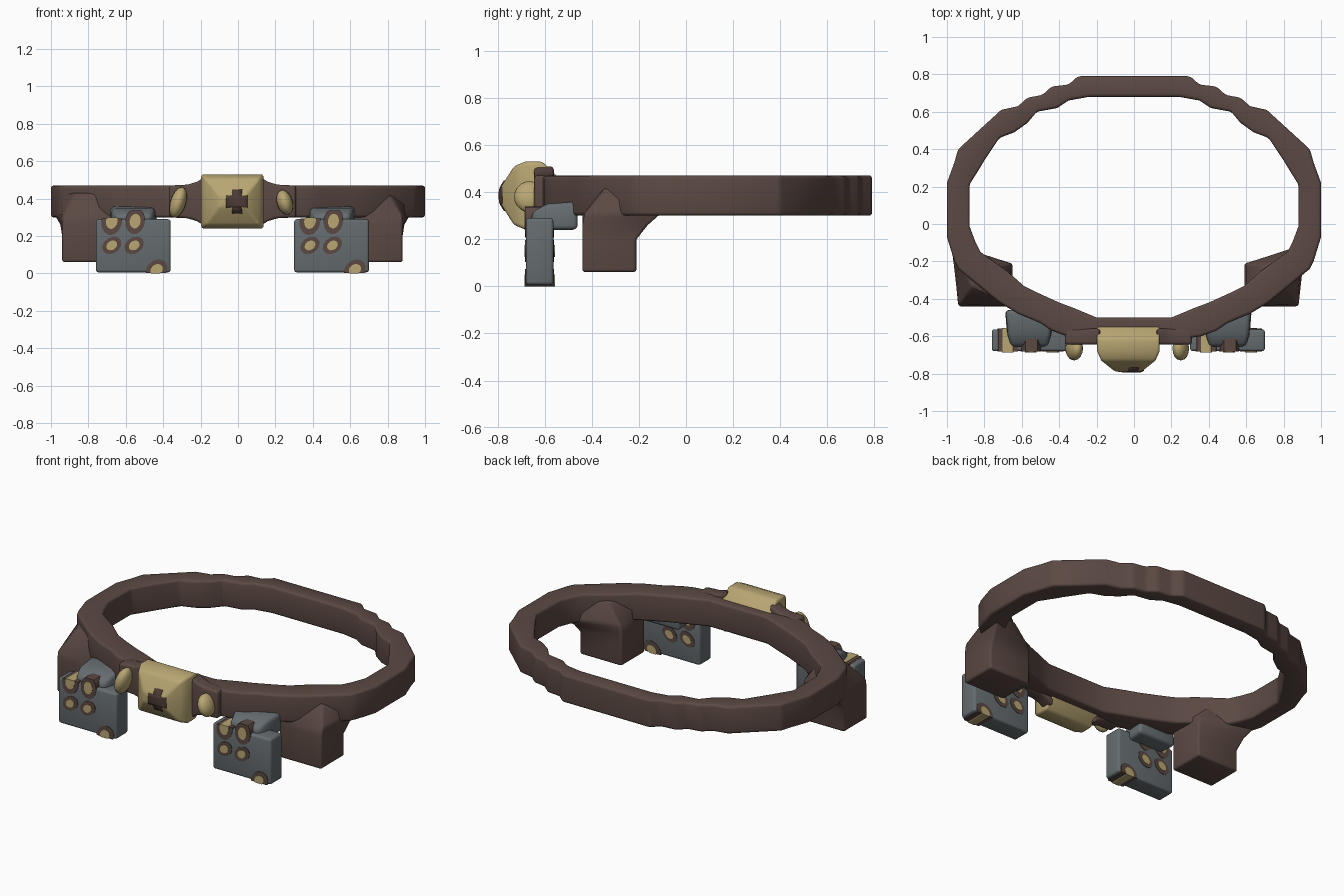
import bpy, bmesh, math
from mathutils import Vector, Matrix

cube = bpy.data.objects.get("Cube")
if cube:
    bpy.data.objects.remove(cube, do_unlink=True)


def material(name, rgb):
    m = bpy.data.materials.new(name)
    m.use_nodes = True
    m.diffuse_color = (*rgb, 1)
    m.node_tree.nodes["Principled BSDF"].inputs["Base Color"].default_value = (*rgb, 1)
    return m


BROWN = material("leather brown", (0.105, 0.066, 0.056))
DARK = material("dark brown", (0.075, 0.045, 0.035))
GREY = material("slate grey", (0.13, 0.15, 0.16))
TAN = material("tan gold", (0.48, 0.38, 0.17))
MID = -0.03  # the fittings sit slightly off the belt's centre


def finish(obj, mat, bevel=0.0):
    obj.data.materials.append(mat)
    bpy.ops.object.select_all(action="DESELECT")
    obj.select_set(True)
    bpy.context.view_layer.objects.active = obj
    if bevel:
        mod = obj.modifiers.new("soft edges", "BEVEL")
        mod.width, mod.segments = bevel, 3
        mod.limit_method, mod.angle_limit = "ANGLE", math.radians(30)
        bpy.ops.object.modifier_apply(modifier=mod.name)
    bpy.ops.object.shade_smooth_by_angle(angle=math.radians(35))
    return obj


def loft(name, rings, mat, bevel=0.0, closed=False):
    """Skin equal cross-sections; closed joins the last to the first."""
    bm = bmesh.new()
    rows = [[bm.verts.new(p) for p in ring] for ring in rings]
    pairs = list(zip(rows, rows[1:]))
    if closed:
        pairs.append((rows[-1], rows[0]))
    else:
        bm.faces.new(rows[0])
        bm.faces.new(rows[-1])
    n = len(rows[0])
    for a, b in pairs:
        for i in range(n):
            j = (i + 1) % n
            bm.faces.new((a[i], a[j], b[j], b[i]))
    bmesh.ops.recalc_face_normals(bm, faces=bm.faces)
    mesh = bpy.data.meshes.new(name)
    bm.to_mesh(mesh)
    bm.free()
    obj = bpy.data.objects.new(name, mesh)
    bpy.context.collection.objects.link(obj)
    return finish(obj, mat, bevel)


def prism(name, outline, y0, y1, mat, bevel=0.0):
    return loft(name, [[(x, y, z) for x, z in outline] for y in (y0, y1)], mat, bevel)


def box(name, x0, x1, y0, y1, z0, z1, mat, bevel):
    return prism(name, [(x0, z0), (x1, z0), (x1, z1), (x0, z1)], y0, y1, mat, bevel)


# Belt: outer and inner edge of one half, from back to front
half = [
    (.30, .79, .24, .68), (.35, .745, .35, .66), (.44, .735, .41, .62),
    (.49, .69, .52, .60), (.57, .675, .57, .54), (.62, .63, .64, .49),
    (.71, .61, .72, .46), (.94, .40, .80, .34), (.96, .33, .83, .29),
    (1, .22, .88, .21), (1, -.07, .88, -.01), (.96, -.20, .85, -.09),
    (.94, -.24, .82, -.15), (.72, -.42, .68, -.25), (.62, -.48, .59, -.33),
    (.50, -.53, .51, -.37), (.44, -.57, .40, -.42), (.36, -.60, .32, -.45),
    (.22, -.62, .20, -.50),
]
full = half + [(-a, b, -c, d) for a, b, c, d in reversed(half)]
loft("belt", [[(a, b, .30), (a, b, .47), (c, d, .47), (c, d, .30)]
              for a, b, c, d in full], BROWN, 0.015, closed=True)

# Hip pouches, flaring into the belt
block = [(.91, -.44), (.91, -.21), (.62, -.21), (.62, -.44)]
flare = [(.91, -.44), (.92, -.16), (.62, -.21), (.62, -.44)]
collar = [(.91, -.43), (.95, -.10), (.63, -.21), (.62, -.44)]
blend = [(.84, -.33), (.93, -.16), (.72, -.22), (.62, -.43)]
for side, s in (("left", 1), ("right", -1)):
    levels = ((.06, block), (.20, block), (.26, flare), (.31, collar), (.43, blend))
    loft(side + "_pouch", [[(MID + s * x, y, z) for x, y in ring]
                           for z, ring in levels], BROWN, 0.014)


def spot(name, cx, cz, rx, rz, tilt, top):
    """A tan spot with a brown rim, running through the tag."""
    for part, k, grow, mat in (("rim", 1, .003, BROWN), ("core", .56, .006, TAN)):
        pts = []
        for i in range(24):
            t = math.tau * i / 24
            p = Matrix.Rotation(tilt, 2) @ Vector((rx * k * math.cos(t), rz * k * math.sin(t)))
            pts.append((cx + p.x, min(max(cz + p.y, .006 - grow), top + grow)))
        prism(name + "_" + part, pts, -.68 - grow, -.563 + grow, mat)


# Hanging tags with spots, each joined to the belt by a neck
for side, cx, s in (("left", .50, 1), ("right", -.56, -1)):
    box(side + "_tag", cx - .20, cx + .20, -.68, -.563, .006, .29, GREY, 0.014)
    neck = [[(cx + s * x, y, z) for x, z in
             ((-w, .24), (w, .24), (w * .95, top), (-w * .95, top))]
            for y, w, top in ((-.655, .10, .315), (-.59, .12, .35), (-.46, .13, .36))]
    loft(side + "_neck", neck, GREY, 0.02)
    for i, (x, z, rx, rz, tilt, top) in enumerate((
            (-.115, .15, .055, .042, .6, .3), (.005, .15, .055, .042, .6, .3),
            (.125, .02, .062, .05, .6, .3), (-.115, .28, .055, .075, -.2, .292),
            (.01, .28, .052, .07, -.15, .335))):
        spot(f"{side}_spot_{i}", cx + x, z, rx, rz, tilt, top)


# Domed buckle, flaring back into the belt
def buckle(name, shift):
    rings = []
    for y, w, h in ((-.79, .07, .03), (-.73, .145, .125), (-.68, .167, .145),
                    (-.61, .167, .145), (-.545, .17, .08)):
        rings.append([(MID + a * w, y - shift, .385 + b * h)
                      for a, b in ((-1, -1), (1, -1), (1, 1), (-1, 1))])
    return rings


loft("buckle", buckle("buckle", 0), TAN, 0.014)

# Cross emblem: a thin skin over the dome, trimmed to a cross
emblem = loft("buckle_cross", buckle("cross", .005), DARK, 0.014)
quarter = [(.028, .065), (.024, .03), (.058, .034)]
outline = quarter + [(x, -z) for x, z in reversed(quarter)]
outline += [(-x, z) for x, z in reversed(outline)]
cutter = prism("cross_cutter", [(x - .005, z + .385) for x, z in outline], -.85, -.72, DARK)
trim = emblem.modifiers.new("trim", "BOOLEAN")
trim.operation, trim.object, trim.solver = "INTERSECT", cutter, "EXACT"
bpy.ops.object.select_all(action="DESELECT")
bpy.context.view_layer.objects.active = emblem
bpy.ops.object.modifier_apply(modifier=trim.name)
bpy.data.objects.remove(cutter, do_unlink=True)

# Brown wings beside the buckle, and the studs
for side, s, cx, cz, tall in (("left", 1, .25, .38, .068), ("right", -1, -.32, .38, .085)):
    wing = [[(MID + s * x, y, z) for y, z in
             ((-.645, .385 - h), (-.645, .385 + h), (-.56, .385 + h), (-.56, .385 - h))]
            for x, h in ((.15, .13), (.19, .105), (.24, .09), (.34, .085))]
    loft(side + "_wing", wing, BROWN, 0.015)
    bpy.ops.mesh.primitive_uv_sphere_add(segments=16, ring_count=10, radius=1,
                                         location=(cx, -.665, cz))
    stud = bpy.context.object
    stud.name = side + "_stud"
    stud.scale = (.042, .065, tall)
    stud.rotation_euler = (0, .3 * -s, 0)
    finish(stud, TAN)
